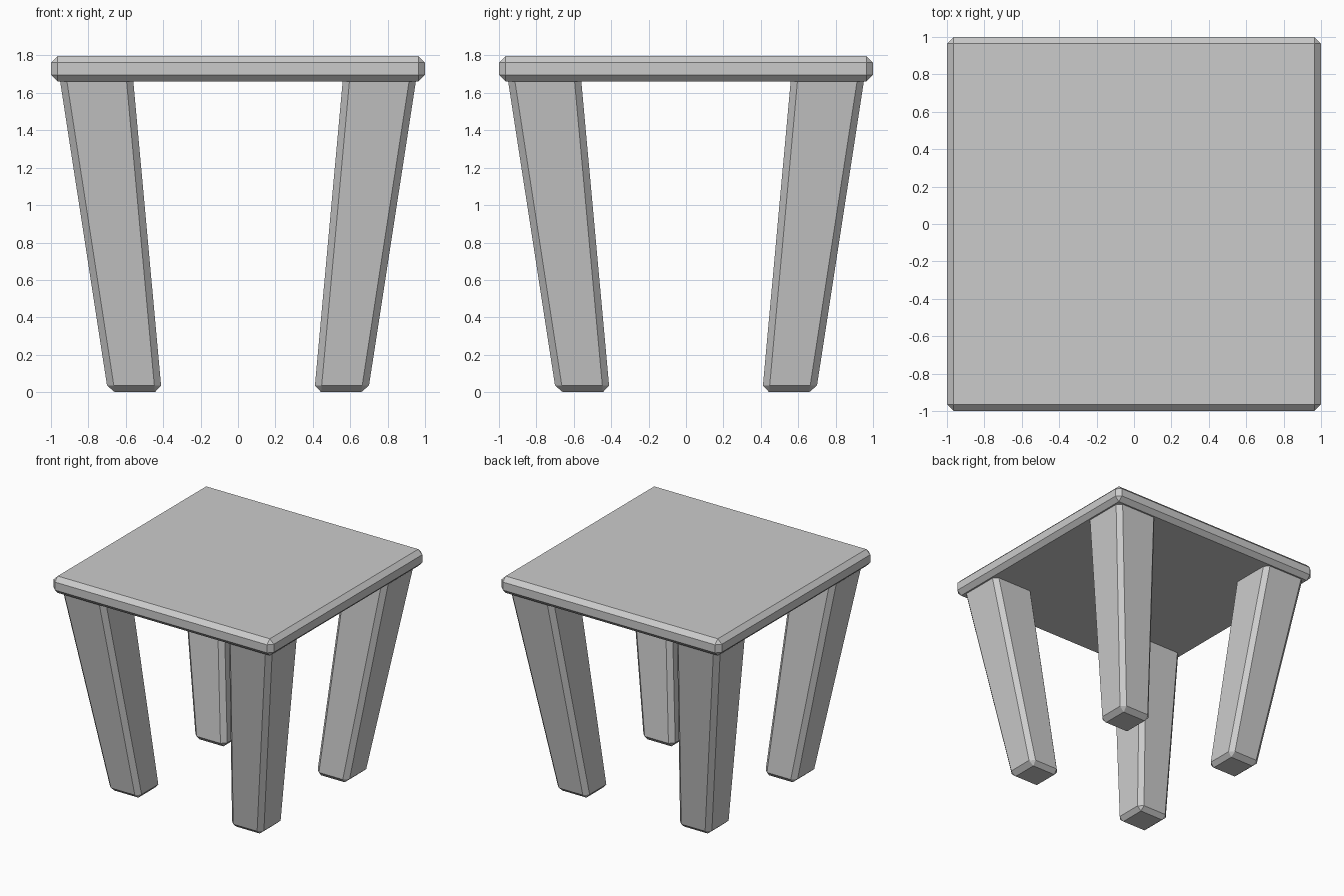
import bpy, bmesh

if "Cube" in bpy.data.objects:
    bpy.data.objects.remove(bpy.data.objects["Cube"])

BEVEL = 0.036


def tapered_box(name, bottom, top):
    """Chamfered box; bottom and top are (low, high, z), same span in x and y."""
    bm = bmesh.new()
    bmesh.ops.create_cube(bm, size=2)
    for v in bm.verts:
        low, high, z = top if v.co.z > 0 else bottom
        v.co = (high if v.co.x > 0 else low, high if v.co.y > 0 else low, z)
    bmesh.ops.bevel(bm, geom=bm.edges[:], offset=BEVEL, segments=1,
                    affect='EDGES', clamp_overlap=True)
    bmesh.ops.recalc_face_normals(bm, faces=bm.faces[:])
    mesh = bpy.data.meshes.new(name)
    bm.to_mesh(mesh)
    bm.free()
    obj = bpy.data.objects.new(name, mesh)
    bpy.context.collection.objects.link(obj)
    return obj


# Square tabletop with chamfered edges
tapered_box("tabletop", (-1, 1, 1.66), (-1, 1, 1.798))

# Splayed, tapered legs: one leg mirrored to all four corners,
# with the upper end sunk into the tabletop
legs = tapered_box("legs", (0.408, 0.695, 0), (0.565, 0.96, 1.72))
mirror = legs.modifiers.new("four_corners", 'MIRROR')
mirror.use_axis = (True, True, False)
mirror.use_mirror_merge = False
